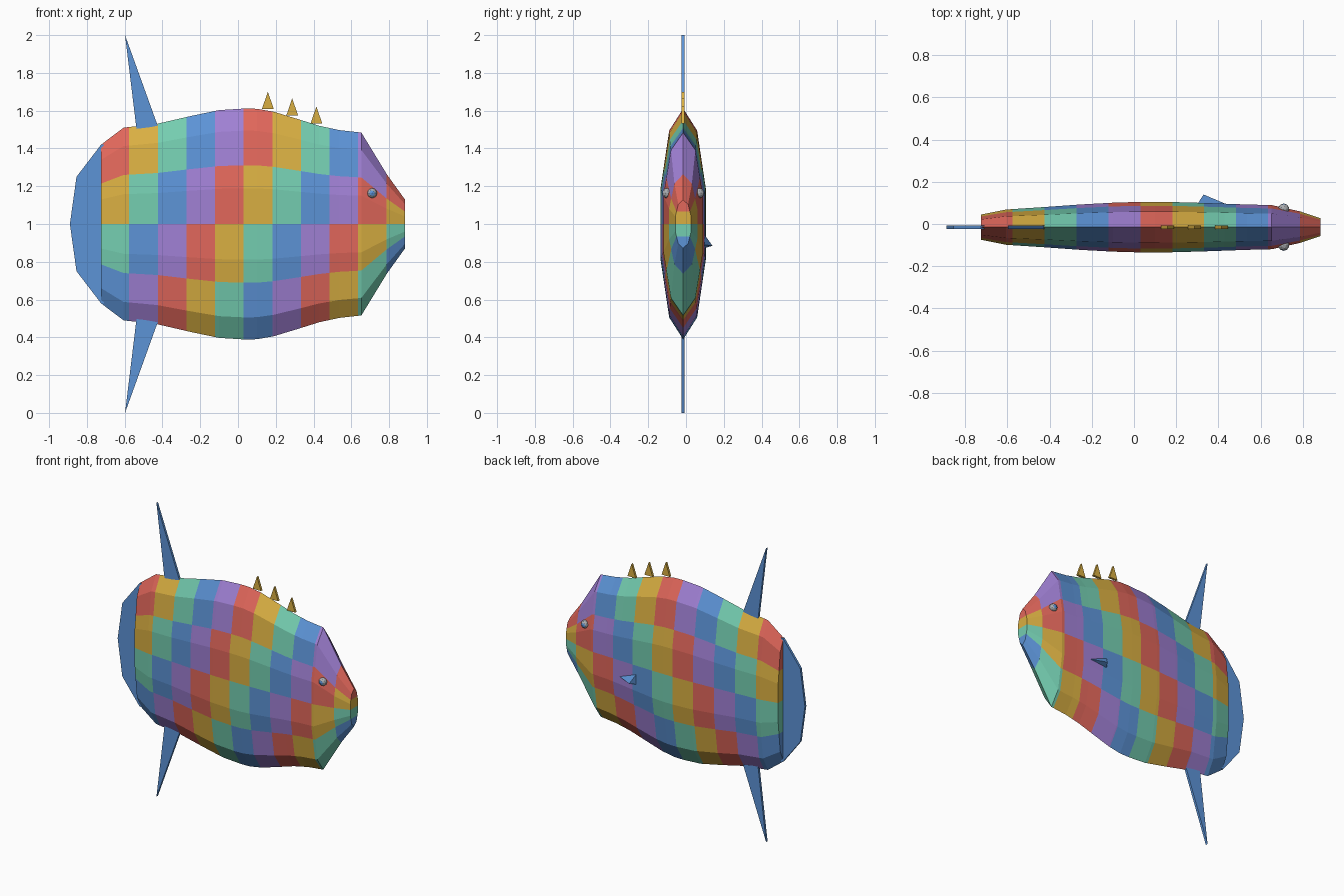
import bpy, bmesh, math
from mathutils import Vector

if "Cube" in bpy.data.objects:
    bpy.data.objects.remove(bpy.data.objects["Cube"])

MID_Y = -0.015
THICK = 0.016


def material(name, rgb):
    col = [((c / 255 + 0.055) / 1.055) ** 2.4 for c in rgb] + [1.0]
    m = bpy.data.materials.new(name)
    m.use_nodes = True
    m.diffuse_color = col
    m.node_tree.nodes["Principled BSDF"].inputs["Base Color"].default_value = col
    return m


RED = material("coral red", (225, 103, 91))
YELLOW = material("mustard yellow", (217, 175, 66))
TEAL = material("mint teal", (116, 205, 176))
BLUE = material("sky blue", (92, 147, 214))
PURPLE = material("lavender purple", (160, 128, 212))
GREY = material("eye grey", (170, 172, 176))
PATCHES = [RED, YELLOW, TEAL, BLUE, PURPLE]


def finish(name, bm, mats):
    bmesh.ops.recalc_face_normals(bm, faces=bm.faces[:])
    mesh = bpy.data.meshes.new(name)
    bm.to_mesh(mesh)
    bm.free()
    for m in mats:
        mesh.materials.append(m)
    ob = bpy.data.objects.new(name, mesh)
    bpy.context.collection.objects.link(ob)
    return ob


def plate(name, outline, mat):
    """Thin upright plate from an x, z outline."""
    bm = bmesh.new()
    face = bm.faces.new([bm.verts.new((x, MID_Y - THICK / 2, z)) for x, z in outline])
    ext = bmesh.ops.extrude_face_region(bm, geom=[face])
    moved = [v for v in ext["geom"] if isinstance(v, bmesh.types.BMVert)]
    bmesh.ops.translate(bm, vec=(0, THICK, 0), verts=moved)
    return finish(name, bm, [mat])


# Half cross-section of a ten-sided ellipse, split at the patch rows
def corner(deg):
    return Vector((math.sin(math.radians(deg)), math.cos(math.radians(deg))))


upper = [corner(0), corner(36), corner(36).lerp(corner(72), 0.6), corner(72)]
middle = corner(72).lerp(corner(108), 0.5)
half = upper + [middle] + [Vector((p.x, -p.y)) for p in reversed(upper)]

# Body stations: x, half width, half height
stations = [
    (-0.725, 0.063, 0.42), (-0.606, 0.088, 0.51), (-0.43, 0.1, 0.53),
    (-0.257, 0.113, 0.57), (-0.1, 0.122, 0.603), (0.03, 0.126, 0.611),
    (0.1, 0.126, 0.61), (0.19, 0.125, 0.594), (0.325, 0.121, 0.553),
    (0.43, 0.117, 0.52), (0.537, 0.113, 0.497), (0.653, 0.11, 0.484),
    (0.79, 0.078, 0.26), (0.885, 0.044, 0.128),
]
bm = bmesh.new()
sides = []
for side in (1, -1):
    rings = [[bm.verts.new((x, MID_Y + side * w * p.x, 1 + h * p.y)) for p in half]
             for x, w, h in stations]
    sides.append(rings)
    for a, b in zip(rings, rings[1:]):
        for j in range(len(half) - 1):
            bm.faces.new((a[j], b[j], b[j + 1], a[j + 1])).material_index = j // 2
for end in (0, -1):
    a, b = sides[0][end], sides[1][end]
    for j in range(len(half) - 1):
        bm.faces.new((a[j], a[j + 1], b[j + 1], b[j])).material_index = j // 2
bmesh.ops.remove_doubles(bm, verts=bm.verts[:], dist=0.0005)

# Diagonal patchwork: cut the columns, then step the colour by row and column
START, STEP = -0.7275, 0.1515
for i in range(1, 11):
    bmesh.ops.bisect_plane(bm, geom=bm.verts[:] + bm.edges[:] + bm.faces[:],
                           plane_co=(START + i * STEP, 0, 0), plane_no=(1, 0, 0))
for f in bm.faces:
    col = int((f.calc_center_median().x - START) / STEP)
    f.material_index = (f.material_index + col) % len(PATCHES)
finish("body", bm, PATCHES)

# Tail fin
plate("tail_fin", [(-0.71, 1.42), (-0.725, 1.42), (-0.855, 1.25), (-0.89, 1.0),
                   (-0.855, 0.75), (-0.725, 0.58), (-0.71, 0.58)], BLUE)

# Tall upper and lower fins
for name, s in (("upper_fin", 1), ("lower_fin", -1)):
    plate(name, [(-0.598, 1 + s), (-0.537, 1 + s * 0.5), (-0.425, 1 + s * 0.52)], BLUE)

# Back spines
for i, (x, z) in enumerate([(0.158, 1.7), (0.287, 1.665), (0.415, 1.622)]):
    plate(f"back_spine_{i + 1}", [(x - 0.031, z - 0.09), (x + 0.031, z - 0.09), (x, z)], YELLOW)

# Small side fin
bm = bmesh.new()
pts = [bm.verts.new(p) for p in ((0.44, 0.093, 0.89), (0.3, 0.093, 0.95),
                                 (0.33, 0.14, 0.885), (0.3, 0.093, 0.87))]
for k in range(4):
    bm.faces.new([v for n, v in enumerate(pts) if n != k])
finish("left_side_fin", bm, [BLUE])

# Eyes with a blue iris on the outward faces
for name, s in (("left_eye", 1), ("right_eye", -1)):
    bm = bmesh.new()
    bmesh.ops.create_icosphere(bm, subdivisions=2, radius=0.027)
    for f in bm.faces:
        f.material_index = int(f.normal.y * s > 0.9)
    bmesh.ops.translate(bm, vec=(0.71, MID_Y + s * 0.085, 1.163), verts=bm.verts[:])
    finish(name, bm, [GREY, BLUE])
